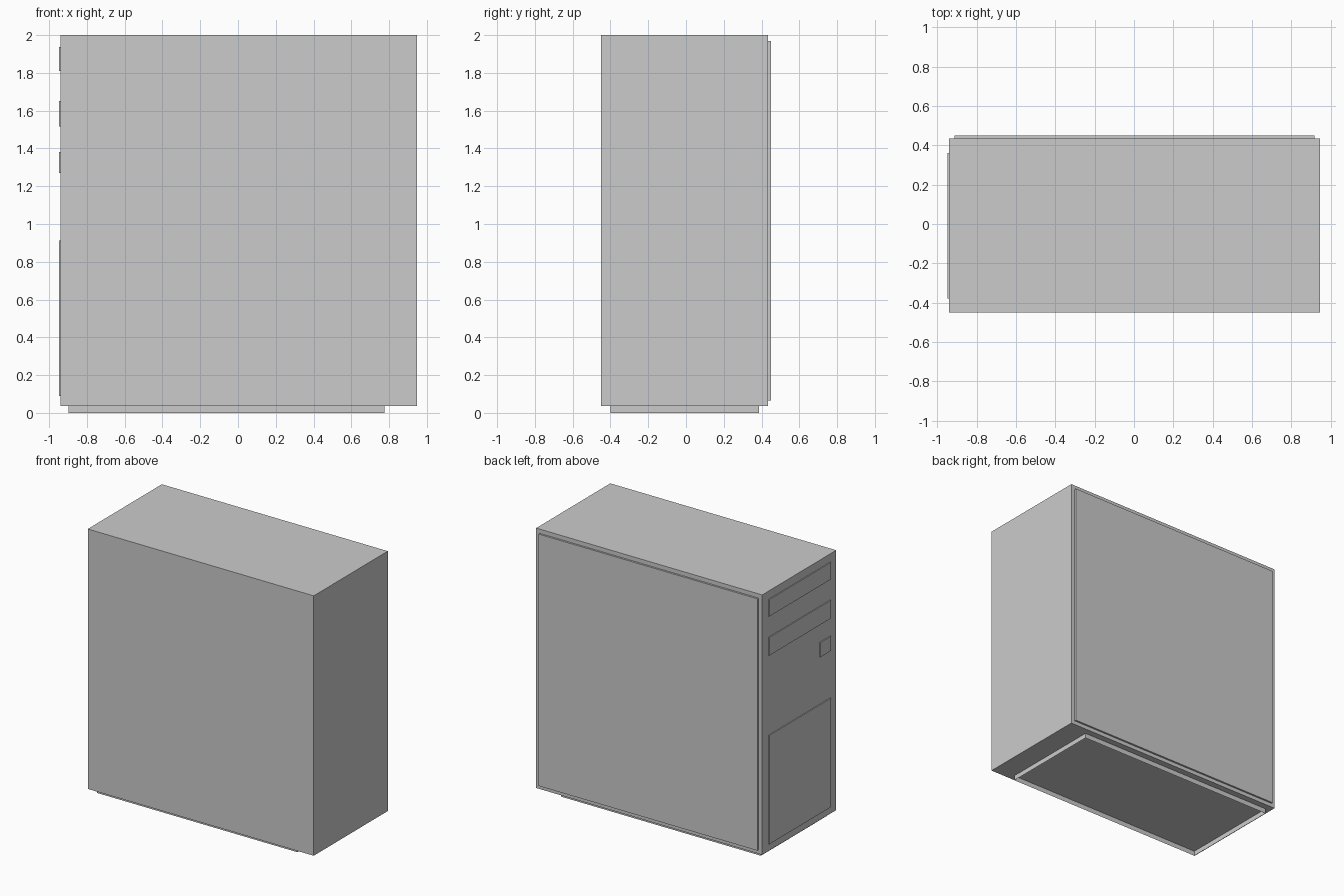
import bpy, bmesh
from mathutils import Vector

if "Cube" in bpy.data.objects:
    bpy.data.objects.remove(bpy.data.objects["Cube"])

LO = Vector((-0.941, -0.449, 0.037))
HI = Vector((0.947, 0.435, 2.0))

bm = bmesh.new()

# main case block
bmesh.ops.create_cube(bm, size=1.0)
for v in bm.verts:
    v.co = Vector([(LO[i] + HI[i]) / 2 + v.co[i] * (HI[i] - LO[i]) for i in range(3)])


def faces_in(axis, side, lo, hi):
    """Faces on one side of the case whose centre is inside a box."""
    found = []
    for f in bm.faces:
        c = f.calc_center_median()
        if f.normal[axis] * side > 0.9 and all(
                lo[i] < c[i] < hi[i] for i in range(3) if i != axis):
            found.append(f)
    return found


def raise_panel(axis, side, lo, hi, depth, capped=True):
    """Cut a rectangle into one case side and push it outwards."""
    bm.normal_update()
    others = [i for i in range(3) if i != axis]
    for i in others:
        for value in (lo[i], hi[i]):
            wall = faces_in(axis, side, LO - Vector((1, 1, 1)), HI + Vector((1, 1, 1)))
            geom = set(wall)
            for f in wall:
                geom.update(f.edges)
                geom.update(f.verts)
            co, no = Vector((0, 0, 0)), Vector((0, 0, 0))
            co[i], no[i] = value, 1.0
            bmesh.ops.bisect_plane(bm, geom=list(geom), plane_co=co, plane_no=no, dist=1e-5)
            bm.normal_update()
    picked = faces_in(axis, side, lo, hi)
    res = bmesh.ops.extrude_face_region(bm, geom=picked)["geom"]
    shift = Vector((0, 0, 0))
    shift[axis] = side * depth
    bmesh.ops.translate(bm, verts=[g for g in res if isinstance(g, bmesh.types.BMVert)], vec=shift)
    if not capped:
        caps = [g for g in res if isinstance(g, bmesh.types.BMFace)]
        bmesh.ops.delete(bm, geom=caps, context='FACES')
    bm.normal_update()


# removable side cover
raise_panel(1, 1, (-0.912, 0, 0.066), (0.917, 0, 1.968), 0.014)

# drive bays, button plate and lower bezel: y min, y max, z min, z max
for y0, y1, z0, z1 in ((-0.378, 0.36, 1.81, 1.938),
                       (-0.378, 0.36, 1.515, 1.652),
                       (-0.378, -0.25, 1.27, 1.38),
                       (-0.378, 0.36, 0.09, 0.912)):
    raise_panel(0, -1, (0, y0, z0), (0, y1, z1), 0.007)

# open foot skirt
raise_panel(2, -1, (-0.897, -0.401, 0), (0.775, 0.387, 0), 0.037, capped=False)

mesh = bpy.data.meshes.new("computer_case")
bm.to_mesh(mesh)
bm.free()
case = bpy.data.objects.new("computer_case", mesh)
bpy.context.collection.objects.link(case)
